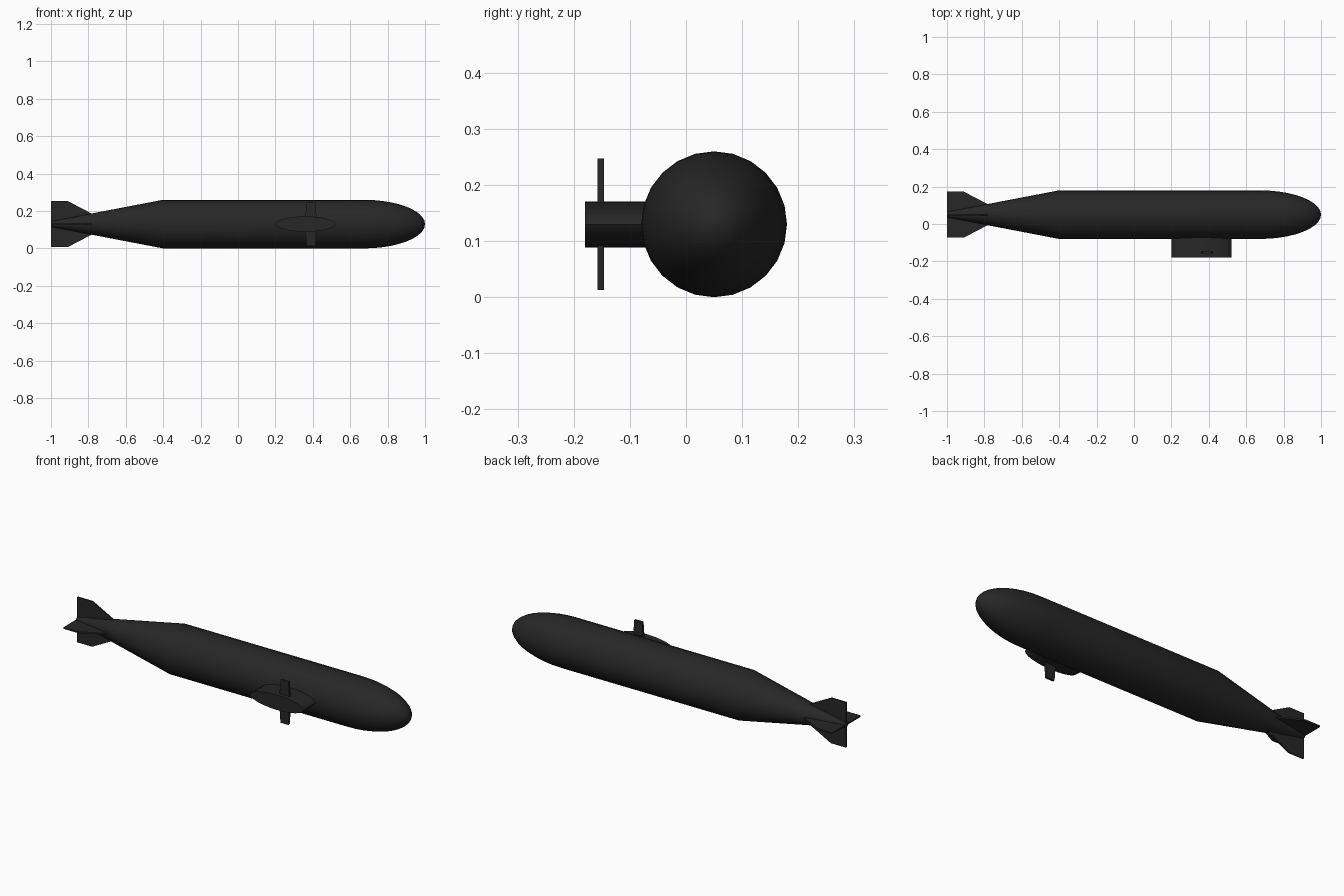
import bpy, bmesh, math
from mathutils import Vector

if "Cube" in bpy.data.objects:
    bpy.data.objects.remove(bpy.data.objects["Cube"])

CY, CZ, R = 0.05, 0.13, 0.13      # hull axis and radius

dark = bpy.data.materials.new("dark_hull")
dark.diffuse_color = (0.02, 0.02, 0.02, 1)
dark.use_nodes = True
dark.node_tree.nodes["Principled BSDF"].inputs["Base Color"].default_value = dark.diffuse_color


def finish(name, bm, angle=30):
    bmesh.ops.remove_doubles(bm, verts=bm.verts, dist=1e-5)
    bmesh.ops.recalc_face_normals(bm, faces=bm.faces)
    mesh = bpy.data.meshes.new(name)
    bm.to_mesh(mesh)
    bm.free()
    mesh.materials.append(dark)
    ob = bpy.data.objects.new(name, mesh)
    bpy.context.collection.objects.link(ob)
    bpy.ops.object.select_all(action='DESELECT')
    ob.select_set(True)
    bpy.context.view_layer.objects.active = ob
    bpy.ops.object.shade_smooth_by_angle(angle=math.radians(angle))
    return ob


def loft(name, rings, angle=30):
    """Skin a list of equal-length point rings and cap both ends."""
    bm = bmesh.new()
    loops = [[bm.verts.new(p) for p in ring] for ring in rings]
    n = len(loops[0])
    for a, b in zip(loops, loops[1:]):
        for i in range(n):
            j = (i + 1) % n
            bm.faces.new((a[i], a[j], b[j], b[i]))
    bm.faces.new(loops[0])
    bm.faces.new(loops[-1])
    return finish(name, bm, angle)


def ring(x, r, n=24):
    return [Vector((x, CY + r * math.sin(2 * math.pi * i / n),
                    CZ + r * math.cos(2 * math.pi * i / n))) for i in range(n)]


# Hull: tapered tail, straight middle, elliptical nose
profile = [(-1.0, 0.015), (-0.4, R)]
for k in range(11):
    t = math.radians(90 * k / 10)
    profile.append((0.67 + 0.33 * math.sin(t), max(R * math.cos(t), 0.001)))
loft("hull", [ring(x, r) for x, r in profile])

# Four tail fins in a cross
outline = [(-1.0, 0.0), (-1.0, 0.123), (-0.91, 0.123), (-0.78, 0.055), (-0.78, 0.0)]
for k in range(4):
    a = k * math.pi / 2
    out = Vector((0, math.sin(a), math.cos(a)))
    side = Vector((0, math.cos(a), -math.sin(a)))
    origin = Vector((0, CY, CZ))
    loft(f"tail_fin_{k + 1}",
         [[origin + Vector((x, 0, 0)) + out * h + side * s for x, h in outline]
          for s in (-0.004, 0.004)])

# Conning tower: elliptical column standing out towards -y
def oval(y, n=24):
    return [Vector((0.36 + 0.16 * math.cos(2 * math.pi * i / n), y,
                    CZ + 0.041 * math.sin(2 * math.pi * i / n))) for i in range(n)]

loft("conning_tower", [oval(-0.18), oval(-0.03)], 50)

# Diving planes on both sides of the tower
def section(z, x0, x1, h=0.006, y=-0.152):
    return [Vector((x, yy, z)) for x, yy in
            ((x0, y - h), (x1, y - h), (x1, y + h), (x0, y + h))]

for label, s in (("upper", 1), ("lower", -1)):
    loft(f"diving_plane_{label}",
         [section(CZ + s * 0.03, 0.36, 0.42), section(CZ + s * 0.117, 0.366, 0.414)])
